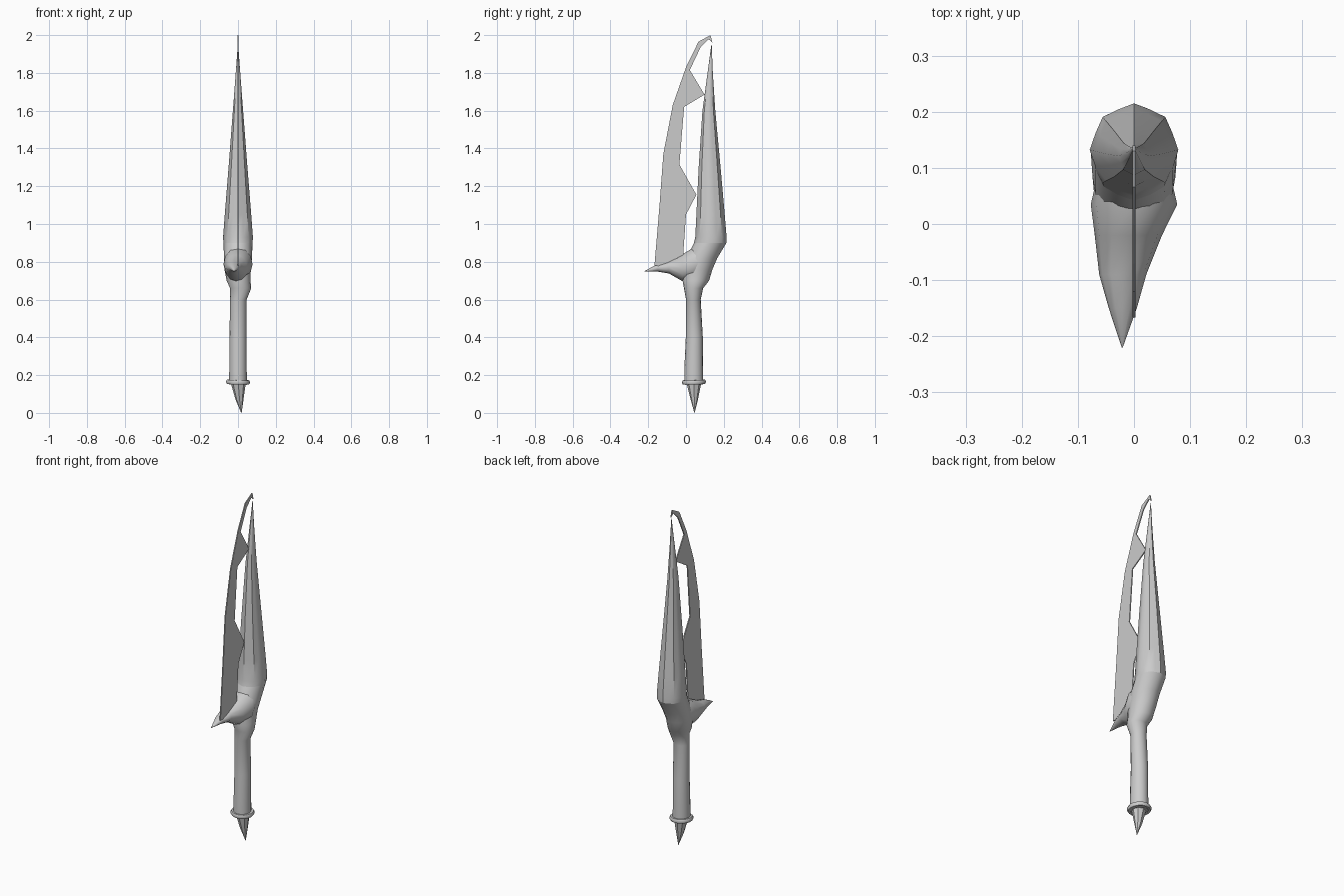
import bpy, bmesh
from math import sin, cos, pi, radians
from mathutils import Vector

if "Cube" in bpy.data.objects:
    bpy.data.objects.remove(bpy.data.objects["Cube"])


def finish(name, bm, smooth=True):
    bmesh.ops.recalc_face_normals(bm, faces=bm.faces[:])
    mesh = bpy.data.meshes.new(name)
    bm.to_mesh(mesh)
    bm.free()
    obj = bpy.data.objects.new(name, mesh)
    bpy.context.collection.objects.link(obj)
    if smooth:
        bpy.ops.object.select_all(action='DESELECT')
        obj.select_set(True)
        bpy.context.view_layer.objects.active = obj
        bpy.ops.object.shade_smooth_by_angle(angle=radians(40))
    return obj


def loft(name, rings, sides, up):
    """Skin elliptical rings (centre x, y, z, radius a, radius b, flute depth)."""
    bm = bmesh.new()
    loops = []
    for x, y, z, a, b, flute in rings:
        loop = []
        for i in range(sides):
            t = 2 * pi * i / sides
            k = 1 - flute * (i % 2)
            u, v = a * k * cos(t), b * k * sin(t)
            offset = Vector((u, v, 0)) if up else Vector((u, 0, v))
            loop.append(bm.verts.new(Vector((x, y, z)) + offset))
        loops.append(loop)
    for lo, hi in zip(loops, loops[1:]):
        for i in range(sides):
            j = (i + 1) % sides
            bm.faces.new((lo[i], lo[j], hi[j], hi[i]))
    bm.faces.new(loops[0])
    bm.faces.new(loops[-1])
    return finish(name, bm)


# Pommel spike, slightly bent to one side
loft("pommel_spike", [(0.018, 0.045, 0, .001, .001, 0),
                      (0.008, 0.044, 0.07, .021, .019, 0),
                      (0.002, 0.042, 0.15, .038, .037, 0)], 8, True)

# Pommel ring
bpy.ops.mesh.primitive_torus_add(major_segments=16, minor_segments=6, major_radius=.052,
                                 minor_radius=.013, location=(0, .042, .163),
                                 rotation=(radians(2), radians(2), 0))
bpy.context.object.name = "pommel_ring"
bpy.ops.object.shade_smooth_by_angle(angle=radians(60))

# Handle flaring into the back of the guard
loft("handle", [(0, .041, .15, .047, .050, 0),
                (0, .041, .25, .046, .049, 0),
                (0, .044, .40, .045, .045, 0),
                (.002, .039, .60, .044, .039, 0),
                (.014, .040, .66, .056, .051, 0),
                (.003, .052, .70, .063, .070, 0),
                (-.002, .062, .76, .070, .078, 0),
                (0, .085, .82, .074, .081, 0),
                (0, .128, .90, .077, .086, .04)], 16, True)

# Main fluted blade, tapering to a needle point
loft("main_blade", [(0, .128, .90, .077, .086, .04),
                    (0, .132, .93, .079, .083, .06),
                    (0, .130, 1.05, .070, .075, .06),
                    (0, .125, 1.30, .050, .058, .07),
                    (0, .121, 1.60, .027, .034, .07),
                    (0, .128, 1.80, .012, .014, .05),
                    (0, .135, 1.95, .001, .001, 0)], 16, True)

# Hooked claw guard reaching forward
loft("claw_guard", [(0, .10, .810, .062, .070, 0),
                    (0, .035, .788, .077, .085, 0),
                    (-.010, -.02, .768, .060, .070, 0),
                    (-.020, -.09, .771, .042, .033, 0),
                    (-.020, -.15, .768, .025, .020, 0),
                    (-.021, -.22, .750, .001, .001, 0)], 12, False)

# Thin notched side blade, drawn as a side outline (y, z)
outline = [(-.167, .78), (-.14, 1.10), (-.12, 1.37), (-.07, 1.63), (0, 1.83),
           (.066, 1.965), (.13, 2.0), (.14, 1.96), (.12, 1.978), (.077, 1.935),
           (.02, 1.815), (.098, 1.685), (-.01, 1.62), (-.035, 1.315),
           (.055, 1.155), (0, 1.05), (-.013, .865), (-.013, .77)]
bm = bmesh.new()
face = bm.faces.new([bm.verts.new((-.003, y, z)) for y, z in outline])
extruded = bmesh.ops.extrude_face_region(bm, geom=[face])["geom"]
bmesh.ops.translate(bm, vec=(.006, 0, 0),
                    verts=[g for g in extruded if isinstance(g, bmesh.types.BMVert)])
finish("side_blade", bm, smooth=False)
